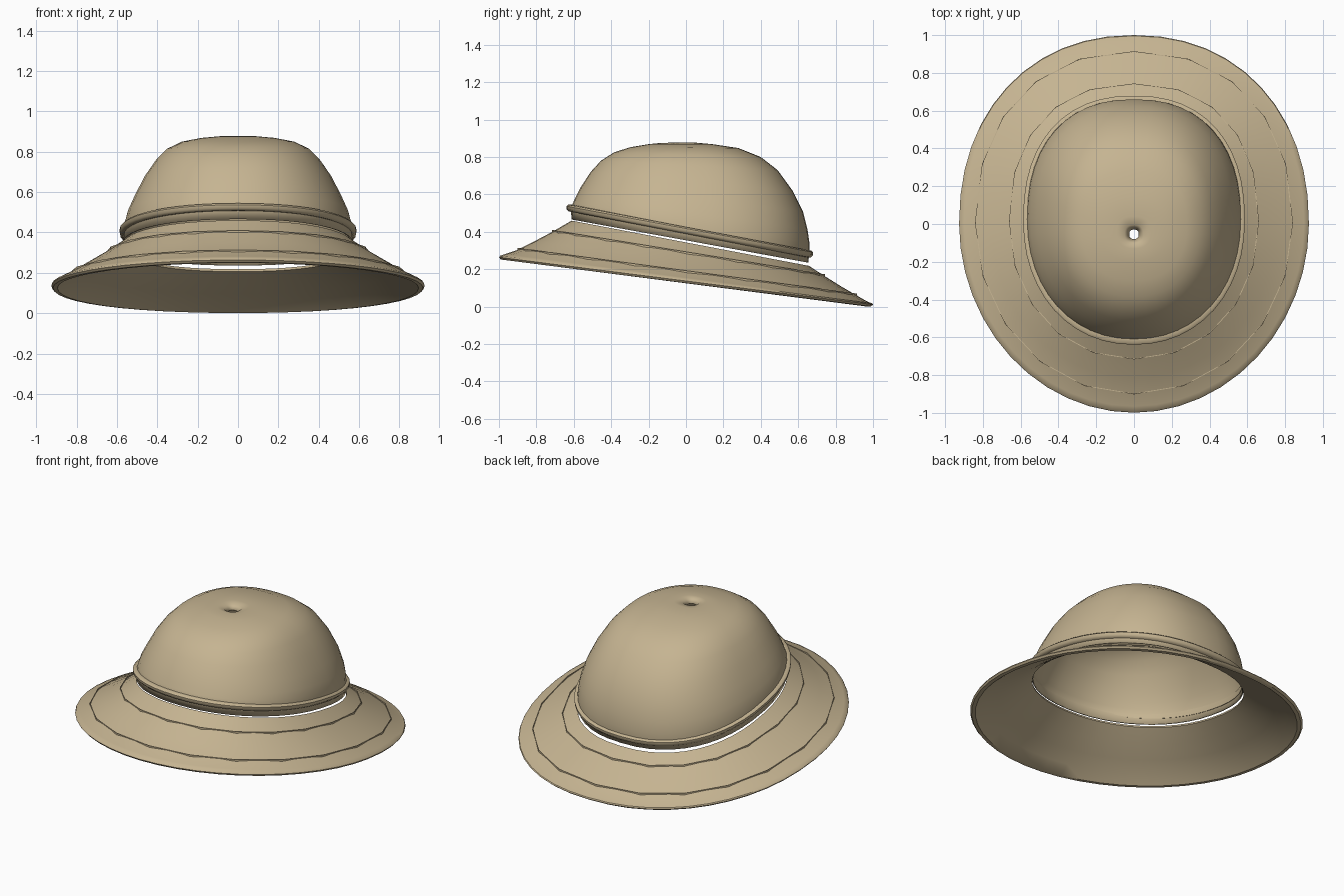
import bpy, bmesh, math

cube = bpy.data.objects.get("Cube")
if cube:
    bpy.data.objects.remove(cube)

# One cloth colour for the whole hat
RGBA = (0.56, 0.455, 0.285, 1)
khaki = bpy.data.materials.new("khaki cloth")
khaki.use_nodes = True
khaki.diffuse_color = RGBA
khaki.node_tree.nodes["Principled BSDF"].inputs["Base Color"].default_value = RGBA


def power(v, p):
    return math.copysign(abs(v) ** p, v)


def ring_points(ring, sides):
    """Tilted oval: front y, front z, back y, back z, half width."""
    yf, zf, yb, zb, w = ring
    fullness = 2.55 - 0.42 * w            # small rings are squarer
    points = []
    for i in range(sides):
        a = 2 * math.pi * i / sides
        s, c = math.sin(a), math.cos(a)
        p = 2 / fullness if s > 0 else 2 / (fullness - 0.18)   # slimmer front
        x, t = w * power(c, p), power(s, p)
        points.append((x, (yf + yb) / 2 + t * (yb - yf) / 2,
                       (zf + zb) / 2 + t * (zb - zf) / 2))
    return points


def loft(name, rings, sides=48, closed=False, angle=40):
    bm = bmesh.new()
    loops = [[bm.verts.new(p) for p in ring_points(r, sides)] for r in rings]
    pairs = list(zip(loops, loops[1:]))
    if closed:
        pairs.append((loops[-1], loops[0]))
    for lo, hi in pairs:
        for i in range(sides):
            j = (i + 1) % sides
            bm.faces.new((lo[i], lo[j], hi[j], hi[i]))
    if closed:
        bmesh.ops.recalc_face_normals(bm, faces=bm.faces[:])
    mesh = bpy.data.meshes.new(name)
    bm.to_mesh(mesh)
    bm.free()
    mesh.materials.append(khaki)
    ob = bpy.data.objects.new(name, mesh)
    bpy.context.collection.objects.link(ob)
    bpy.ops.object.select_all(action='DESELECT')
    ob.select_set(True)
    bpy.context.view_layer.objects.active = ob
    bpy.ops.object.shade_smooth_by_angle(angle=math.radians(angle))
    return ob


def offset(ring, out, up):
    yf, zf, yb, zb, w = ring
    return (yf - out, zf + up, yb + out, zb + up, w + out)


# Crown: open dome, sunk to a small vent hole at the top
crown = loft("crown", [
    (-.612, .466, .654, .236, .568),
    (-.616, .53, .66, .29, .567),
    (-.602, .56, .66, .34, .561),
    (-.588, .59, .65, .41, .548),
    (-.562, .64, .625, .51, .515),
    (-.51, .72, .57, .62, .467),
    (-.455, .78, .49, .73, .41),
    (-.385, .825, .4, .80, .355),
    (-.3, .852, .28, .848, .28),
    (-.2, .869, .14, .869, .18),
    (-.13, .876, .04, .878, .09),
    (-.105, .872, -.005, .872, .05),
    (-.08, .85, -.03, .85, .025),
])
shell = crown.modifiers.new("cloth thickness", 'SOLIDIFY')
shell.thickness = 0.008
shell.offset = -1

# Hat band: rolled fold around the bottom of the crown
fold = (-.62, .527, .66, .281, .568)
loft("hat_band", [offset(fold, o, u) for o, u in
                  ((-.012, -.02), (.006, -.018), (.018, -.006),
                   (.019, .01), (.01, .018), (-.012, .018))],
     closed=True, angle=50)

# Brim: thin sloping skirt hanging just below the crown, with a rolled edge
upper_seam = (-.715, .4, .742, .163, .66)
lower_seam = (-.9, .304, .913, .06, .84)
top_side = [
    (-.612, .46, .658, .218, .57),
    upper_seam,
    (-.81, .35, .83, .108, .755),
    lower_seam,
    (-.965, .282, .97, .027, .9),
    (-.994, .272, .996, .018, .922),
    (-.999, .264, 1.0, .011, .926),
]
edge_roll = [(-.99, .252, .988, .001, .917), (-.965, .249, .965, .001, .895)]
under_side = [offset(r, -.003, -.012) for r in reversed(top_side[:4])]
loft("brim", top_side + edge_roll + under_side, closed=True)

# Stitched seams: fine ridges standing proud of the brim
for name, seam in (("upper_seam", upper_seam), ("lower_seam", lower_seam)):
    loft(name, [offset(seam, o, u) for o, u in
                ((-.002, -.002), (.002, -.002), (.002, .01), (-.002, .01))],
         sides=20, closed=True, angle=30)
